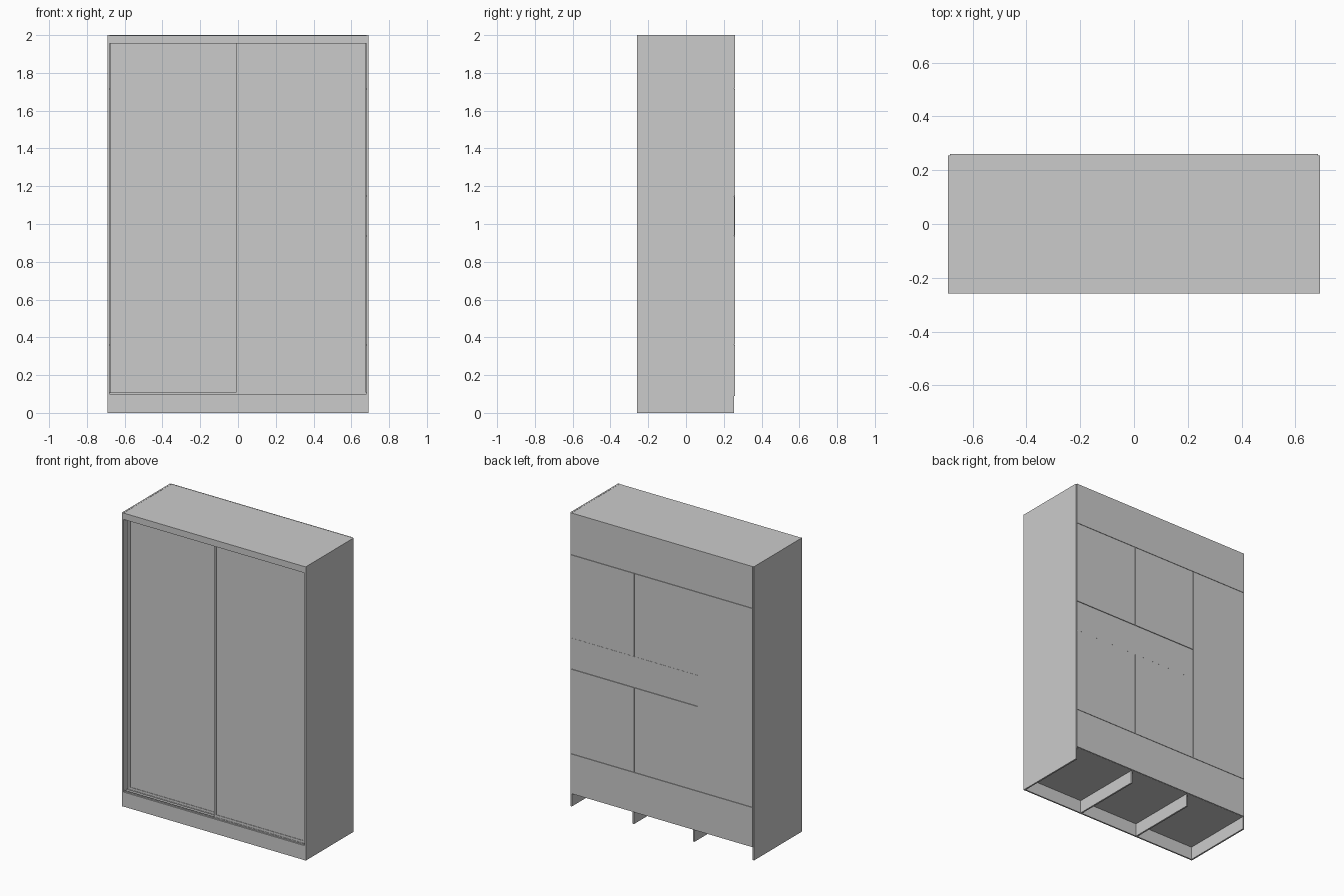
import bpy
import bmesh

if "Cube" in bpy.data.objects:
    bpy.data.objects.remove(bpy.data.objects["Cube"])


def box(name, x, y, z):
    """Box from (min, max) ranges on each axis."""
    bm = bmesh.new()
    bmesh.ops.create_cube(bm, size=1)
    for v in bm.verts:
        v.co = [(r[0] + r[1]) / 2 + c * (r[1] - r[0]) for c, r in zip(v.co, (x, y, z))]
    me = bpy.data.meshes.new(name)
    bm.to_mesh(me)
    bm.free()
    ob = bpy.data.objects.new(name, me)
    bpy.context.collection.objects.link(ob)
    return ob


W, IN = 0.692, 0.681          # outer and inner half width
F, B = -0.259, 0.255          # front and back of the carcass
T = 0.011                     # board thickness
DIV_L, DIV_R = -0.268, 0.207  # interior upright positions

# Carcass
for s, side in ((-1, "left"), (1, "right")):
    box(side + "_side", sorted((s * IN, s * W)), (F, B), (0, 2))
box("top_panel", (-IN, IN), (F, B), (2 - T, 1.999))
box("bottom_panel", (-IN, IN), (F + 0.001, B), (0.088, 0.099))
box("front_fascia", (-IN, IN), (F + 0.001, F + T), (1.955, 2 - T))

# Plinth and its floor supports
box("plinth", (-IN, IN), (F + 0.001, F + T), (0, 0.088))
for i, x in enumerate((-0.23, 0.225)):
    box(f"plinth_support_{i}", (x - T / 2, x + T / 2), (F + T, 0.245), (0, 0.088))

# Sliding door tracks: a flat rail with raised ribs
for name, z0, d in (("lower", 0.099, 1), ("upper", 1.989, -1)):
    box(name + "_track", (-IN, IN), (-0.248, -0.19), sorted((z0, z0 + d * 0.003)))
    for i, y in enumerate((-0.246, -0.219, -0.192)):
        box(f"{name}_track_rib_{i}", (-IN, IN), (y - 0.001, y + 0.001),
            sorted((z0, z0 + d * 0.008)))


def door(name, x0, x1, y, stile_l, stile_r):
    """Sliding door: panel, two upright handle profiles, thin rails."""
    z0, z1 = 0.104, 1.982
    box(name + "_panel", (x0 + 0.004, x1 - 0.004), (y, y + 0.008), (z0, z1))
    box(name + "_left_stile", (x0, x0 + stile_l), (y - 0.006, y + 0.016), (z0, z1))
    box(name + "_right_stile", (x1 - stile_r, x1), (y - 0.006, y + 0.016), (z0, z1))
    box(name + "_bottom_rail", (x0 + stile_l, x1 - stile_r), (y - 0.003, y + 0.012), (z0, 0.12))
    box(name + "_top_rail", (x0 + stile_l, x1 - stile_r), (y - 0.003, y + 0.012), (1.96, z1))


door("left_door", -0.678, 0.004, -0.211, 0.016, 0.014)
door("right_door", -0.01, 0.678, -0.237, 0.014, 0.016)

# Interior uprights and shelves
LOW, MID_LOW, MID_HIGH, HIGH = 0.36, 0.937, 1.148, 1.715
yi = (-0.17, B)


def shelf(name, x0, x1, z):
    box(name, (x0, x1), yi, (z - T / 2, z + T / 2))


shelf("hat_shelf", -IN, IN, HIGH)
shelf("low_shelf", -IN, IN, LOW)
box("main_upright", (DIV_L - T / 2, DIV_L + T / 2), yi, (LOW + T / 2, HIGH - T / 2))
for i, z in enumerate((MID_LOW, MID_HIGH)):
    shelf(f"middle_shelf_{i}", DIV_L + T / 2, IN, z)
for i, (a, b) in enumerate(((LOW, MID_LOW), (MID_HIGH, HIGH))):
    box(f"small_upright_{i}", (DIV_R - T / 2, DIV_R + T / 2), yi, (a + T / 2, b - T / 2))

# Back boards, separated by narrow seams; the middle one is set in slightly
E, G = 0.686, 0.0012
backs = [
    ("top", -E, E, HIGH, 2.0 + G),
    ("bottom", -E, E, 0.088, LOW),
    ("tall", -E, DIV_L, LOW, HIGH),
    ("upper_centre", DIV_L, DIV_R, MID_HIGH, HIGH),
    ("upper_outer", DIV_R, E, MID_HIGH, HIGH),
    ("lower_centre", DIV_L, DIV_R, LOW, MID_LOW),
    ("lower_outer", DIV_R, E, LOW, MID_LOW),
    ("middle", DIV_L, E, MID_LOW, MID_HIGH),
]
for name, x0, x1, z0, z1 in backs:
    y1 = B + (0.002 if name == "middle" else 0.005)
    box("back_board_" + name, (x0 + G, x1 - G), (B, y1), (z0 + G, z1 - G))
